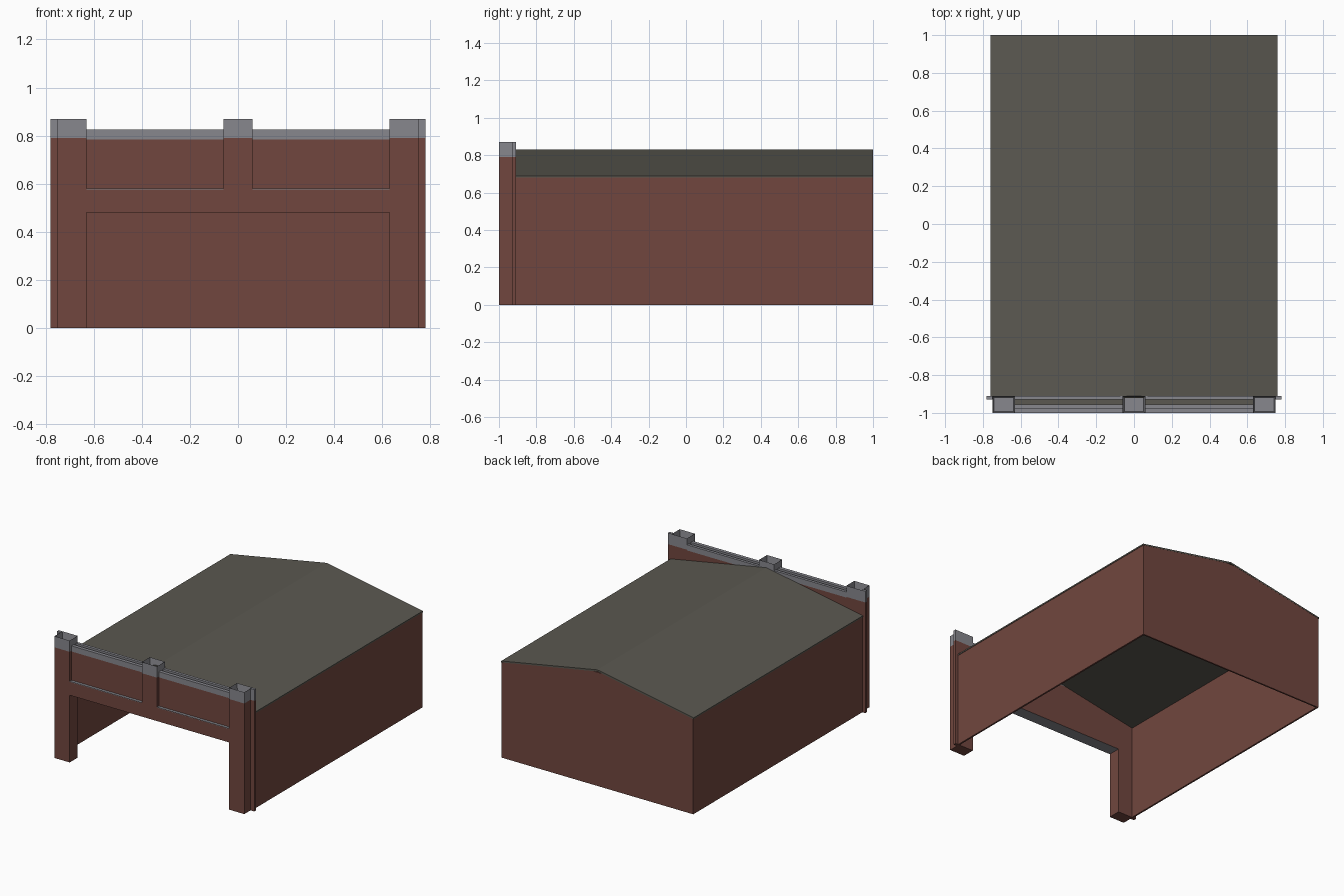
import bpy, bmesh

if "Cube" in bpy.data.objects:
    bpy.data.objects.remove(bpy.data.objects["Cube"])

def mat(name, rgb):
    m = bpy.data.materials.new(name)
    m.diffuse_color = (*rgb, 1)
    m.use_nodes = True
    m.node_tree.nodes["Principled BSDF"].inputs["Base Color"].default_value = m.diffuse_color
    return m

BRICK = mat("red brick", (0.165, 0.062, 0.049))
STONE = mat("grey stone", (0.245, 0.245, 0.27))
ROOF = mat("grey roofing", (0.105, 0.099, 0.082))

def finish(name, bm, material):
    bmesh.ops.recalc_face_normals(bm, faces=bm.faces)
    me = bpy.data.meshes.new(name)
    bm.to_mesh(me)
    bm.free()
    me.materials.append(material)
    ob = bpy.data.objects.new(name, me)
    bpy.context.collection.objects.link(ob)
    return ob

def box(name, x, y, z, material):
    bm = bmesh.new()
    bmesh.ops.create_cube(bm, size=1)
    for v in bm.verts:
        v.co = [a[0] + (c + 0.5) * (a[1] - a[0]) for a, c in zip((x, y, z), v.co)]
    return finish(name, bm, material)

def prism(name, profile, y0, y1, material):
    """Extrude an x-z outline along y."""
    bm = bmesh.new()
    f = bm.faces.new([bm.verts.new((x, y0, z)) for x, z in profile])
    new = bmesh.ops.extrude_face_region(bm, geom=[f])["geom"]
    for v in new:
        if isinstance(v, bmesh.types.BMVert):
            v.co.y = y1
    return finish(name, bm, material)

def hollow_cap(name, x, y, z):
    """Open-topped stone cap: inset the top and push it down."""
    ob = box(name, x, y, z, STONE)
    bm = bmesh.new()
    bm.from_mesh(ob.data)
    top = max(bm.faces, key=lambda f: f.calc_center_median().z)
    bmesh.ops.inset_region(bm, faces=[top], thickness=0.012)
    for v in top.verts:
        v.co.z -= 0.07
    bm.to_mesh(ob.data)
    bm.free()

# Shell: side walls, back gable, roof (floor left open)
for side, s in (("left", -1), ("right", 1)):
    box(side + "_wall", sorted((s * 0.745, s * 0.757)), (-0.92, 1), (0, 0.68), BRICK)
prism("back_wall", [(-0.757, 0), (0.757, 0), (0.757, 0.68), (0.05, 0.812),
                    (-0.05, 0.812), (-0.757, 0.68)], 0.988, 0.999, BRICK)
prism("roof", [(-0.76, 0.68), (0, 0.818), (0.76, 0.68), (0.76, 0.69),
               (0, 0.83), (-0.76, 0.69)], -0.92, 1, ROOF)

# Facade piers, thin side flanges and their caps
for side, s in (("left", -1), ("right", 1)):
    px, fx = sorted((s * 0.63, s * 0.75)), sorted((s * 0.75, s * 0.78))
    box(side + "_pier", px, (-1, -0.91), (0, 0.79), BRICK)
    hollow_cap(side + "_pier_cap", px, (-1, -0.91), (0.79, 0.87))
    box(side + "_flange", fx, (-0.93, -0.91), (0, 0.79), BRICK)
    box(side + "_flange_cap", fx, (-0.93, -0.91), (0.79, 0.87), STONE)
    # Recessed panel with sill, coping and the wall behind
    rx = sorted((s * 0.06, s * 0.63))
    box(side + "_panel", rx, (-0.98, -0.91), (0.58, 0.785), BRICK)
    box(side + "_coping", rx, (-0.98, -0.955), (0.785, 0.825), STONE)
    box(side + "_gutter", rx, (-0.955, -0.93), (0.785, 0.795), ROOF)
    box(side + "_rear_coping", rx, (-0.93, -0.91), (0.785, 0.825), STONE)
    box(side + "_sill", rx, (-1, -0.98), (0.575, 0.58), STONE)

# Middle pilaster and lintel over the opening
box("middle_pilaster", (-0.06, 0.06), (-1, -0.91), (0.58, 0.79), BRICK)
hollow_cap("middle_cap", (-0.06, 0.06), (-1, -0.91), (0.79, 0.87))
lintel = box("lintel", (-0.63, 0.63), (-1, -0.91), (0.48, 0.58), BRICK)
lintel.data.materials.append(STONE)
for p in lintel.data.polygons:
    if abs(p.normal.z) > 0.9:
        p.material_index = 1
